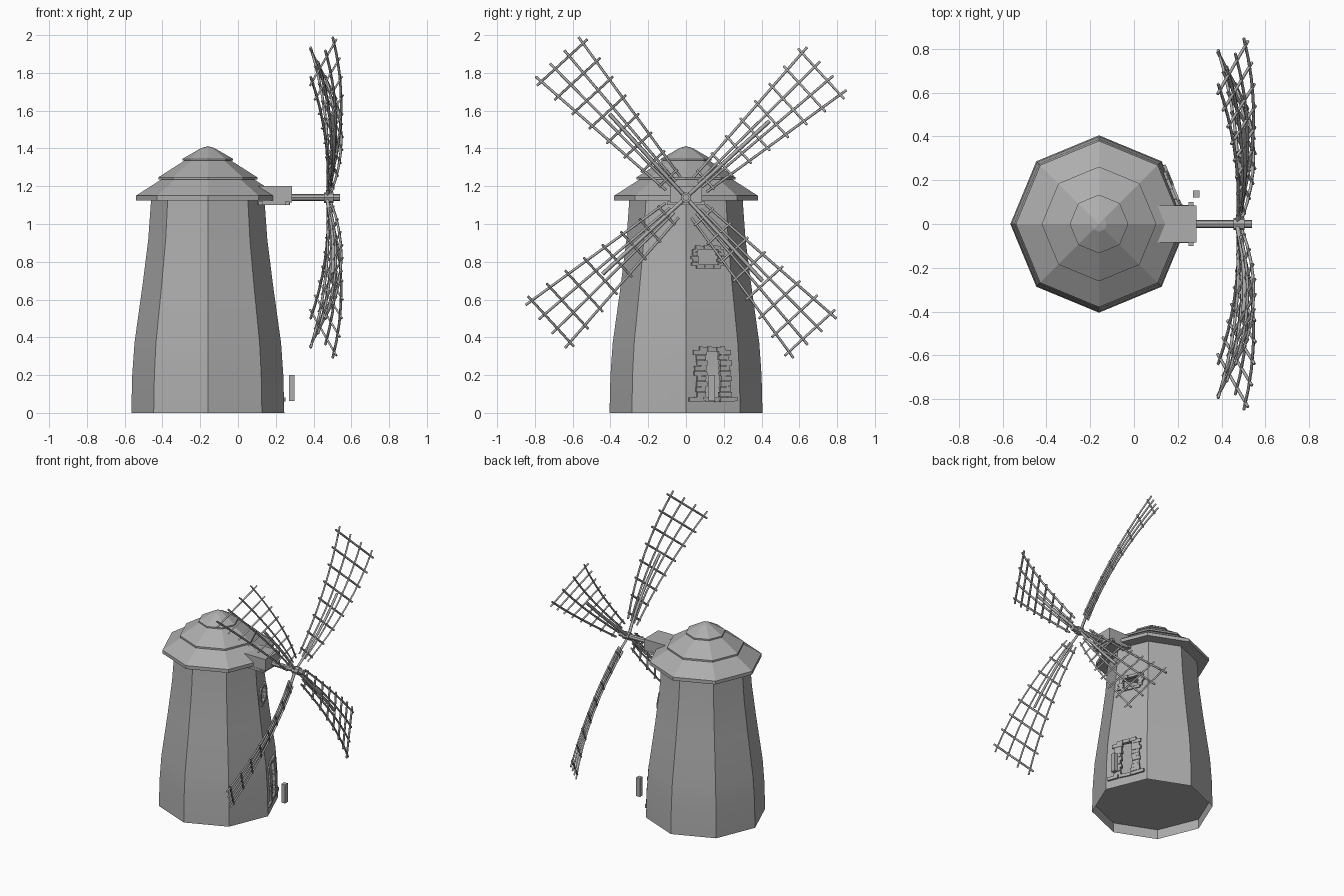
import bpy, bmesh, math, random
from mathutils import Vector, Matrix

if "Cube" in bpy.data.objects:
    bpy.data.objects.remove(bpy.data.objects["Cube"])

random.seed(4)
CX = -0.16                      # tower axis
HUB = Vector((0.47, 0, 1.14))   # sail hub

grey = bpy.data.materials.new("plain grey")
grey.diffuse_color = (0.42, 0.42, 0.42, 1)
grey.use_nodes = True
grey.node_tree.nodes["Principled BSDF"].inputs["Base Color"].default_value = grey.diffuse_color


def finish(name, bm, smooth=False):
    me = bpy.data.meshes.new(name)
    bm.to_mesh(me)
    bm.free()
    me.materials.append(grey)
    ob = bpy.data.objects.new(name, me)
    bpy.context.collection.objects.link(ob)
    if smooth:
        bpy.ops.object.select_all(action='DESELECT')
        ob.select_set(True)
        bpy.context.view_layer.objects.active = ob
        bpy.ops.object.shade_smooth_by_angle(angle=math.radians(30))
    return ob


def octagon_loft(profile, cap_bottom=False):
    """Stack octagon rings (radius, z); radius 0 makes an apex."""
    bm = bmesh.new()
    rings = []
    for r, z in profile:
        if r == 0:
            rings.append([bm.verts.new((CX, 0, z))] * 8)
        else:
            rings.append([bm.verts.new((CX + r * math.cos(k * math.pi / 4),
                                        r * math.sin(k * math.pi / 4), z)) for k in range(8)])
    for a, b in zip(rings, rings[1:]):
        for k in range(8):
            j = (k + 1) % 8
            bm.faces.new([a[k], a[j], b[j]] + ([b[k]] if b[k] != b[j] else []))
    if cap_bottom:
        bm.faces.new(rings[0][::-1])
    return bm


def add_box(bm, lo, hi, matrix=Matrix()):
    lo, hi = Vector(lo), Vector(hi)
    m = matrix @ Matrix.Translation((lo + hi) / 2) @ Matrix.Diagonal((*(hi - lo), 1))
    bmesh.ops.create_cube(bm, size=1, matrix=m)


# Tower wall: hollow, with door and window cut out of the face at 22.5 degrees
WALL = [(0.405, 0), (0.40, 0.2), (0.388, 0.37), (0.345, 0.68), (0.315, 0.92), (0.30, 1.13)]
A = math.pi / 8
N = Vector((math.cos(A), math.sin(A), 0))
T = Vector((-math.sin(A), math.cos(A), 0))
AXIS = Vector((CX, 0, 0))
DOOR = (-0.045, 0.045, 0.08, 0.325)
WINDOW = (-0.062, 0.06, 0.785, 0.865)


def wall_distance(z):
    for (r0, z0), (r1, z1) in zip(WALL, WALL[1:]):
        if z <= z1:
            return (r0 + (r1 - r0) * (z - z0) / (z1 - z0)) * math.cos(A)


bm = octagon_loft(WALL)
for s0, s1, z0, z1 in (DOOR, WINDOW):
    cuts = [(Vector((0, 0, z)), Vector((0, 0, 1))) for z in (z0, z1)]
    cuts += [(AXIS + T * s, T) for s in (s0, s1)]

    def sector(f):
        c = f.calc_center_median()
        return abs(math.atan2(c.y, c.x - CX) - A) < A * 0.95 and z0 - 0.35 < c.z < z1 + 0.35
    for co, no in cuts:
        faces = [f for f in bm.faces if sector(f)]
        geom = set(faces) | {e for f in faces for e in f.edges} | {v for f in faces for v in f.verts}
        bmesh.ops.bisect_plane(bm, geom=list(geom), plane_co=co, plane_no=no)
    hole = []
    for f in bm.faces:
        c = f.calc_center_median()
        s = (c - AXIS).dot(T)
        if sector(f) and s0 < s < s1 and z0 < c.z < z1:
            hole.append(f)
    bmesh.ops.delete(bm, geom=hole, context='FACES')
finish("tower_wall", bm, True)

# Raised floor inside the open base
bm = octagon_loft([(0.403, 0.07), (0.402, 0.08), (0, 0.08)], True)
finish("tower_floor", bm)

# Three-tier roof
for name, prof in (
        ("roof_lower", [(0.38, 1.125), (0.38, 1.15), (0.24, 1.24), (0, 1.24)]),
        ("roof_middle", [(0.262, 1.235), (0.262, 1.247), (0.12, 1.338), (0, 1.338)]),
        ("roof_top", [(0.134, 1.335), (0.134, 1.345), (0.035, 1.402), (0, 1.412)])):
    finish(name, octagon_loft(prof, True))


# Stone surrounds, in wall coordinates: depth, sideways, height
def stone(bm, s0, s1, z0, z1):
    z = (z0 + z1) / 2
    d = wall_distance(z)
    frame = Matrix((N, T, (0, 0, 1))).transposed().to_4x4()
    m = (Matrix.Translation(AXIS + N * d + T * (s0 + s1) / 2 + Vector((0, 0, z))) @ frame
         @ Matrix.Rotation(random.uniform(-0.05, 0.05), 4, 'X'))
    h, w = (z1 - z0) / 2, (s1 - s0) / 2
    add_box(bm, (-0.012, -w, -h), (random.uniform(0.009, 0.014), w, h), m)


def jamb(bm, edge, side, z0, z1, count, width):
    step = (z1 - z0) / count
    for i in range(count):
        inner = edge - side * random.uniform(0, 0.012)
        outer = edge + side * width * random.uniform(0.7, 1.05)
        stone(bm, min(inner, outer), max(inner, outer), z0 + i * step, z0 + (i + 0.92) * step)


bm = bmesh.new()
for side, edge in ((-1, DOOR[0]), (1, DOOR[1])):
    jamb(bm, edge, side, 0.085, 0.335, 9, 0.065)
for a, b in ((-0.075, -0.03), (-0.028, 0.02), (0.022, 0.07)):
    stone(bm, a, b, 0.325, 0.35)
for a, b in ((-0.14, -0.06), (-0.057, 0.035), (0.038, 0.135)):
    stone(bm, a, b, 0.06, 0.083)
finish("door_stones", bm)

bm = bmesh.new()
for side, edge in ((-1, WINDOW[0]), (1, WINDOW[1])):
    jamb(bm, edge, side, 0.78, 0.868, 5, 0.036)
for a, b in ((-0.07, -0.025), (-0.022, 0.025), (0.028, 0.07)):
    stone(bm, a, b, 0.865, 0.885)
    stone(bm, a, b, 0.765, 0.785)
finish("window_stones", bm)

# Small free-standing post by the door
bm = bmesh.new()
add_box(bm, (0.27, 0.12, 0.062), (0.30, 0.153, 0.2))
finish("door_post", bm)

# Shaft housing and the beams beneath it
bm = bmesh.new()
add_box(bm, (0.08, -0.085, 1.115), (0.285, 0.085, 1.2))
finish("shaft_housing", bm)
bm = bmesh.new()
for y in (-0.075, 0.075):
    add_box(bm, (0.08, y - 0.012, 1.1), (0.275, y + 0.012, 1.12))
for x in (0.12, 0.26):
    add_box(bm, (x - 0.012, -0.1, 1.1), (x + 0.012, 0.1, 1.118))
finish("housing_beams", bm)

# Shaft and hub
for name, x0, x1, r in (("shaft", 0.2, 0.54, 0.018), ("hub", 0.455, 0.505, 0.028)):
    bm = bmesh.new()
    bmesh.ops.create_cone(bm, cap_ends=True, segments=8, radius1=r, radius2=r, depth=x1 - x0,
                          matrix=Matrix.Translation(((x0 + x1) / 2, 0, HUB.z))
                          @ Matrix.Rotation(math.pi / 2, 4, 'Y'))
    finish(name, bm)


# Sails: curved, twisted lattices; u runs outwards, v from -1 to 1 across
def sail_point(u, v, angle):
    cw = 0.47 + 0.28 * u - 0.24 * u * u
    ccw = 0.47 + 0.05 * u - 0.14 * u * u
    x = cw + (ccw - cw) * (v + 1) / 2
    side = v * (0.045 + 0.125 * u)
    c, s = math.cos(angle), math.sin(angle)
    return (x, u * c - side * s, HUB.z + u * s + side * c)


def lattice(name, paths, radius):
    cu = bpy.data.curves.new(name, 'CURVE')
    cu.dimensions = '3D'
    cu.bevel_depth = radius
    cu.bevel_resolution = 0
    cu.use_fill_caps = True
    for pts in paths:
        sp = cu.splines.new('POLY')
        sp.points.add(len(pts) - 1)
        for p, co in zip(sp.points, pts):
            p.co = (*co, 1)
    tmp = bpy.data.objects.new(name + "_path", cu)
    bpy.context.collection.objects.link(tmp)
    me = bpy.data.meshes.new_from_object(tmp.evaluated_get(bpy.context.evaluated_depsgraph_get()))
    bpy.data.objects.remove(tmp)
    bm = bmesh.new()
    bm.from_mesh(me)
    finish(name, bm)


for k in range(4):
    a = math.radians(42.5 + 90 * k)
    bars = [[sail_point(0.1 + 0.91 * i / 8, v, a) for i in range(9)] for v in (-0.9, -0.3, 0.3, 0.9)]
    for j in range(8):
        u = 0.14 + 0.83 * j / 7
        bars.append([sail_point(u, v, a) for v in (-1.08, 0, 1.08)])
    lattice(f"sail_{k + 1}", bars, 0.007)
    lattice(f"sail_spar_{k + 1}", [[sail_point(0.6 * i / 6, 0, a) for i in range(7)]], 0.011)
